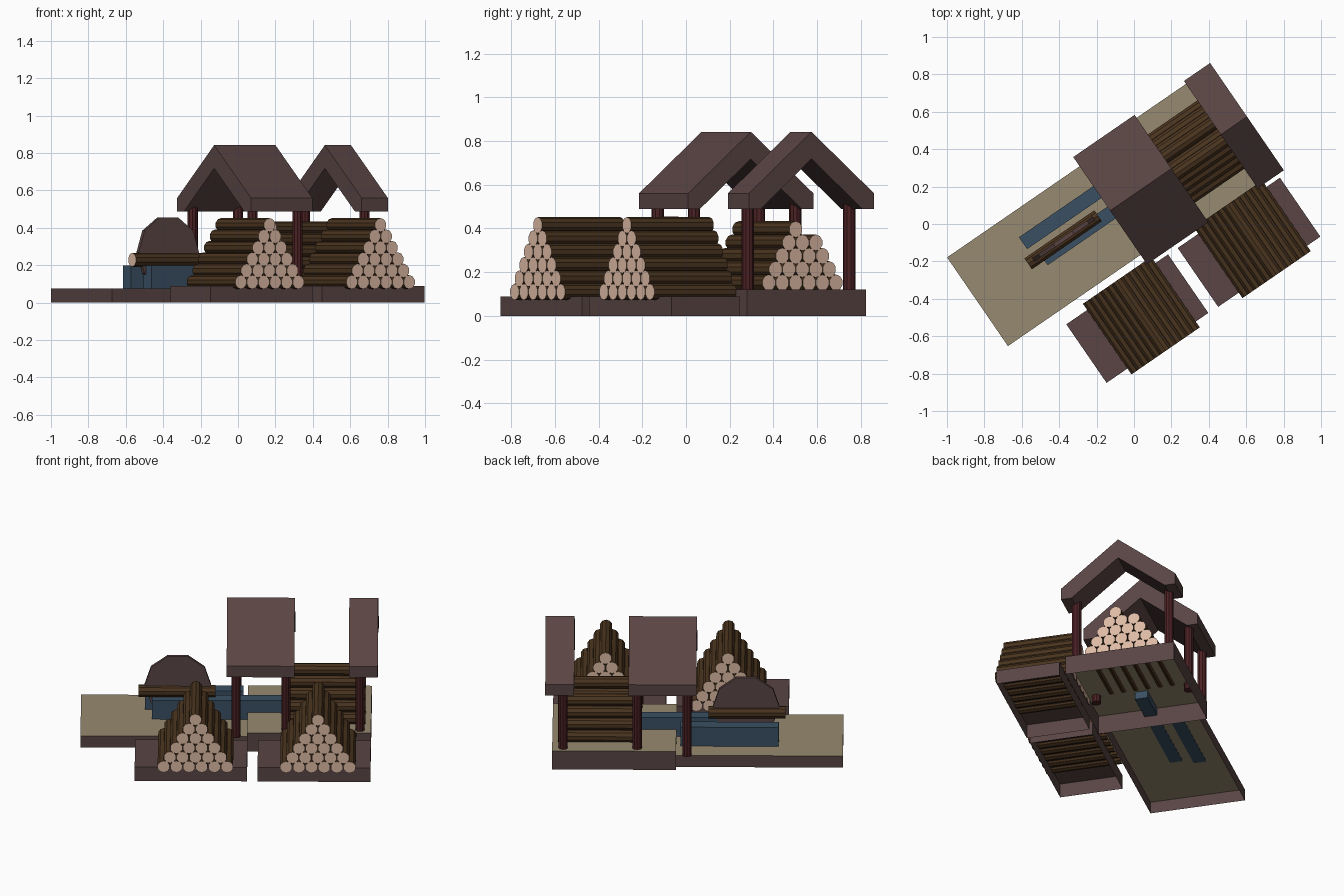
import bpy, bmesh, math
from mathutils import Matrix, Vector

if "Cube" in bpy.data.objects:
    bpy.data.objects.remove(bpy.data.objects["Cube"])

# The whole yard is laid out on straight u/v axes, then turned by this angle
TURN = Matrix.Rotation(math.radians(34.5), 4, 'Z')
MID = 0.131          # centre line of the long platform and roofs
D = 0.0745           # log diameter
ROW = 0.061          # height between log rows


def mat(name, r, g, b):
    m = bpy.data.materials.new(name)
    m.diffuse_color = (r, g, b, 1)
    m.use_nodes = True
    m.node_tree.nodes["Principled BSDF"].inputs["Base Color"].default_value = m.diffuse_color
    return m


WOOD = mat("dark_timber", 0.100, 0.058, 0.057)
SAND = mat("khaki_floor", 0.305, 0.254, 0.162)
BARK = mat("bark", 0.068, 0.034, 0.013)
CUT = mat("cut_wood", 0.72, 0.49, 0.37)
RED = mat("red_post", 0.072, 0.015, 0.017)
BLUE = mat("blue_metal", 0.042, 0.080, 0.125)


def finish(name, bm, *mats):
    bm.transform(TURN)
    me = bpy.data.meshes.new(name)
    bm.to_mesh(me)
    bm.free()
    for m in mats:
        me.materials.append(m)
    ob = bpy.data.objects.new(name, me)
    bpy.context.collection.objects.link(ob)
    return ob


def add_box(bm, u0, u1, v0, v1, z0, z1):
    m = Matrix.Translation(((u0 + u1) / 2, (v0 + v1) / 2, (z0 + z1) / 2)) @ \
        Matrix.Diagonal((u1 - u0, v1 - v0, z1 - z0, 1))
    bmesh.ops.create_cube(bm, size=1, matrix=m)


def platform(name, u0, u1, v0, v1, h, top):
    """Hollow platform, open underneath."""
    bm = bmesh.new()
    add_box(bm, u0, u1, v0, v1, 0, h)
    bm.normal_update()
    for f in list(bm.faces):
        if f.normal.z < -0.5:
            bm.faces.remove(f)
        elif f.normal.z > 0.5:
            f.material_index = 1
    finish(name, bm, WOOD, top)


def add_log(bm, a, b):
    """Ten sided log from a to b with pale cut ends."""
    a, b = Vector(a), Vector(b)
    axis = (b - a).normalized()
    rot = axis.to_track_quat('Z', 'Y').to_matrix().to_4x4()
    r = bmesh.ops.create_cone(bm, cap_ends=True, segments=10, radius1=D / 2,
                              radius2=D / 2, depth=(b - a).length,
                              matrix=Matrix.Translation((a + b) / 2) @ rot)
    bm.normal_update()
    for f in {f for v in r["verts"] for f in v.link_faces}:
        f.material_index = int(abs(f.normal.dot(axis)) > 0.9)


def stack(name, rows, place):
    """Pyramid of logs; place(offset, z) gives the two end points."""
    bm = bmesh.new()
    for k, offsets in enumerate(rows):
        for o in offsets:
            add_log(bm, *place(o * D, k * ROW))
    finish(name, bm, BARK, CUT)


def row(n):
    return [i - (n - 1) / 2 for i in range(n)]


# Platforms
platform("lower_yard", -0.925, 0.055, -0.156, 0.419, 0.075, SAND)
platform("upper_yard", 0.055, 0.783, -0.20, 0.46, 0.12, SAND)
platform("left_stack_base", -0.602, 0.058, -0.617, -0.237, 0.09, WOOD)
platform("right_stack_base", 0.12, 0.783, -0.62, -0.238, 0.09, WOOD)

# Log stacks across the front bases
for name, cu in (("left_log_stack", -0.245), ("right_log_stack", 0.475)):
    stack(name, [row(6 - k) for k in range(6)],
          lambda o, z, cu=cu: ((cu + o, -0.655, 0.110 + z), (cu + o, -0.197, 0.110 + z)))

# Log stack under the roofs, with one log missing at the top
stack("sheltered_log_stack", [row(6), row(5), row(4), row(3), [-0.5]],
      lambda o, z: ((0.29, MID + o, 0.152 + z), (0.75, MID + o, 0.152 + z)))

# Gabled roofs
HALF = 0.348
for name, u0, u1 in (("wide_roof", -0.065, 0.333), ("narrow_roof", 0.653, 0.823)):
    prof = [(-HALF, 0.488), (-HALF, 0.56), (0, 0.842), (HALF, 0.56),
            (HALF, 0.488), (0.284, 0.488), (0, 0.718), (-0.284, 0.488)]
    bm = bmesh.new()
    face = bm.faces.new([bm.verts.new((u0, MID + v, z)) for v, z in prof])
    ext = bmesh.ops.extrude_face_region(bm, geom=[face], use_keep_orig=True)
    moved = [g for g in ext["geom"] if isinstance(g, bmesh.types.BMVert)]
    bmesh.ops.translate(bm, verts=moved, vec=(u1 - u0, 0, 0))
    bmesh.ops.recalc_face_normals(bm, faces=bm.faces)
    finish(name, bm, WOOD)

# Round posts
bm = bmesh.new()
for u in (-0.01, 0.283, 0.718):
    for s in (-1, 1):
        bmesh.ops.create_cone(bm, cap_ends=True, segments=10, radius1=0.028,
                              radius2=0.028, depth=0.445,
                              matrix=Matrix.Translation((u, MID + s * 0.2815, 0.2975)))
finish("posts", bm, RED)

# Saw bench rails
bm = bmesh.new()
add_box(bm, -0.547, 0.03, 0.213, 0.29, 0.073, 0.198)
add_box(bm, -0.505, 0.27, 0.08, 0.157, 0.073, 0.198)
finish("saw_rails", bm, BLUE)

# Log being sawn
bm = bmesh.new()
add_log(bm, (-0.587, 0.145, 0.229), (-0.133, 0.145, 0.229))
finish("sawn_log", bm, BARK, CUT)

# Saw blade, a flat-topped ten sided disc
bm = bmesh.new()
bmesh.ops.create_cone(bm, cap_ends=True, segments=10, radius1=0.195, radius2=0.195,
                      depth=0.022,
                      matrix=Matrix.Translation((-0.355, 0.147, 0.27)) @
                      Matrix.Rotation(math.pi / 2, 4, 'X') @
                      Matrix.Rotation(math.pi / 2, 4, 'Z') @
                      Matrix.Rotation(math.pi / 10 * 0, 4, 'Z'))
# first vertex sits on the local y axis, so the quarter turn puts a flat edge on top
finish("saw_blade", bm, WOOD)
